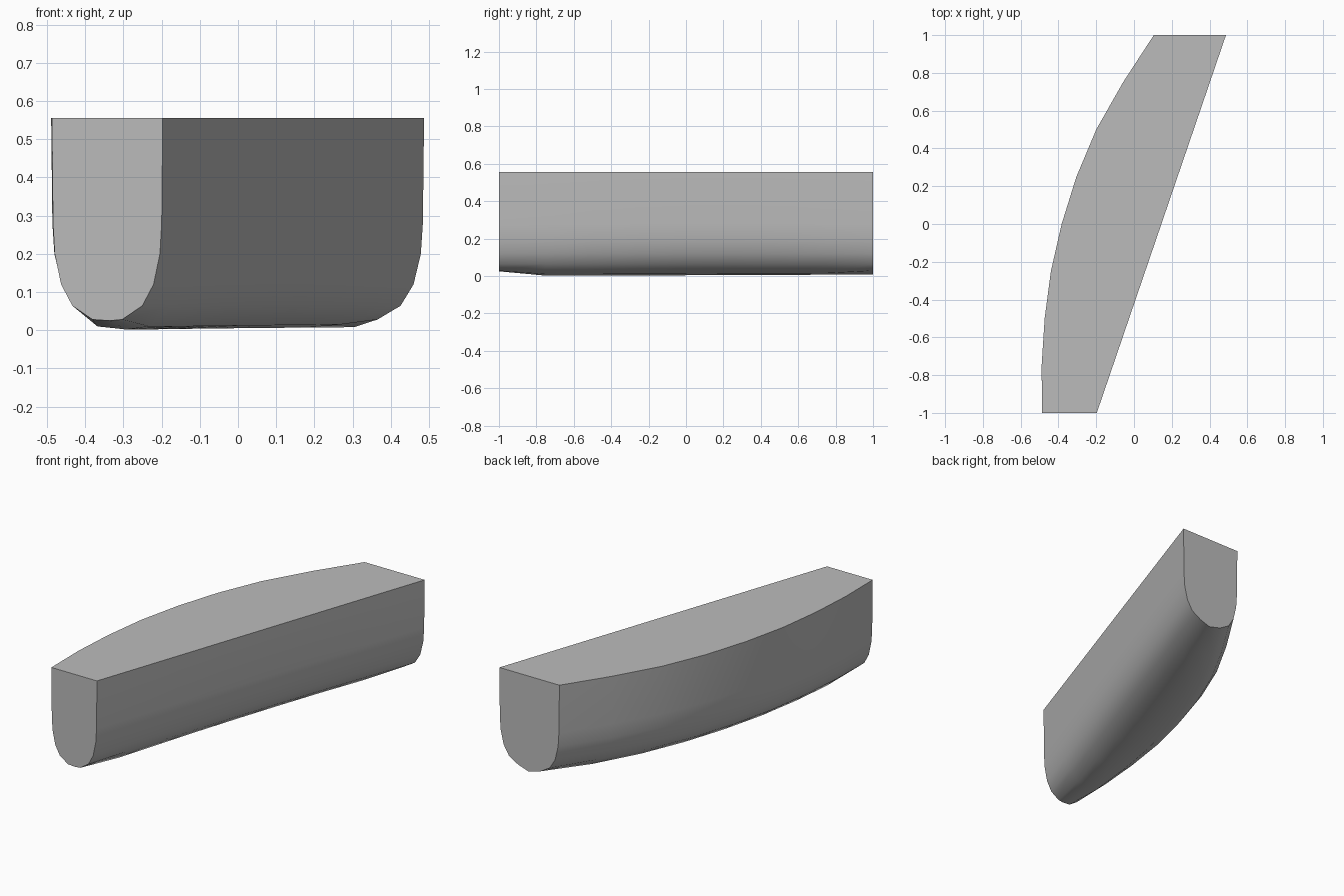
import bpy
import bmesh
import math

if "Cube" in bpy.data.objects:
    bpy.data.objects.remove(bpy.data.objects["Cube"])

grey = bpy.data.materials.new("plain_grey")
grey.use_nodes = True
colour = (0.5, 0.5, 0.5, 1)
grey.diffuse_color = colour
grey.node_tree.nodes["Principled BSDF"].inputs["Base Color"].default_value = colour

TOP = 0.556
# Stations along the hull: y, curved edge x, keel height
stations = [(-1, -0.487, 0.025), (-0.75, -0.489, 0.002), (-0.5, -0.473, 0.002),
            (-0.25, -0.44, 0.003), (0, -0.383, 0.004), (0.25, -0.305, 0.005),
            (0.5, -0.2, 0.006), (0.75, -0.058, 0.007), (1, 0.105, 0.008)]
# Rounded side profile: inset from the edge, height
side = [(0, TOP), (0.003, 0.28), (0.008, 0.2), (0.026, 0.12), (0.058, 0.064)]


def section(y, left, keel):
    """Rounded U section between the curved side and the straight side."""
    right = 0.145 + 0.342 * y
    width = right - left
    k = math.sqrt(width / 0.34)
    low = 0.028 if abs(y) == 1 else keel + 0.008
    profile = side + [(0.115, low)]
    pts = [(left + d * k, y, z) for d, z in profile]
    pts.append((left + 0.52 * width, y, keel))
    pts += [(right - d * k, y, z) for d, z in reversed(profile)]
    return pts


# Loft the sections and close the deck and both ends
bm = bmesh.new()
rings = [[bm.verts.new(p) for p in section(*s)] for s in stations]
for a, b in zip(rings, rings[1:]):
    for i in range(len(a) - 1):
        bm.faces.new((a[i], a[i + 1], b[i + 1], b[i]))
bm.faces.new(rings[0])
bm.faces.new(rings[-1])
bm.faces.new([r[0] for r in rings] + [r[-1] for r in reversed(rings)])
bmesh.ops.recalc_face_normals(bm, faces=bm.faces)

mesh = bpy.data.meshes.new("curved_hull")
bm.to_mesh(mesh)
bm.free()
mesh.materials.append(grey)
hull = bpy.data.objects.new("curved_hull", mesh)
bpy.context.collection.objects.link(hull)

# Smooth sides with crisp deck and end edges
bpy.ops.object.select_all(action='DESELECT')
hull.select_set(True)
bpy.context.view_layer.objects.active = hull
bpy.ops.object.shade_smooth_by_angle(angle=math.radians(40))
